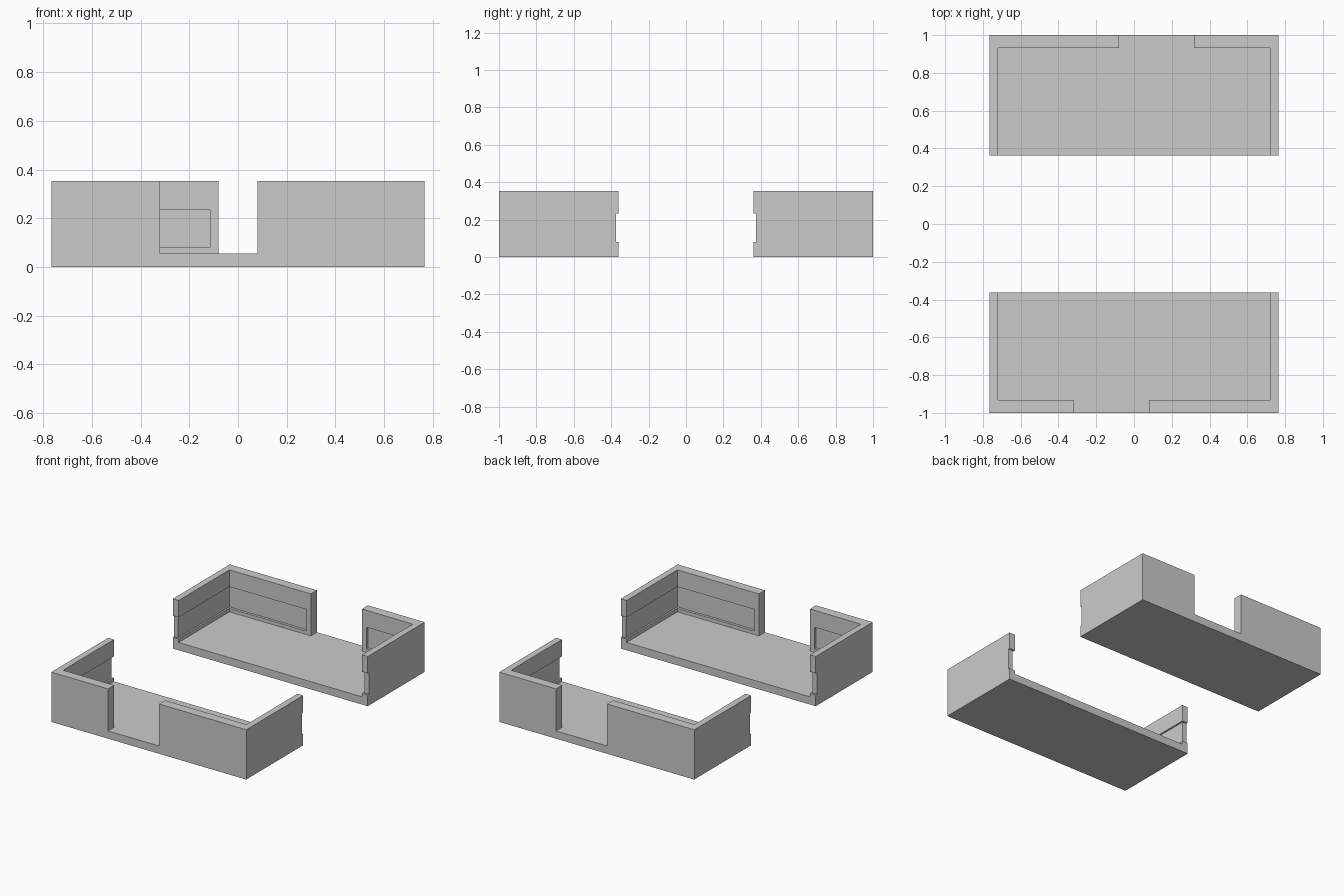
import bpy, bmesh
from math import pi
from mathutils import Matrix

if "Cube" in bpy.data.objects:
    bpy.data.objects.remove(bpy.data.objects["Cube"])


def box(name, x, y, z):
    """Axis-aligned box from (min, max) ranges."""
    bm = bmesh.new()
    bmesh.ops.create_cube(bm, size=1)
    for v in bm.verts:
        v.co = [r[0] + (c + 0.5) * (r[1] - r[0]) for c, r in zip(v.co, (x, y, z))]
    me = bpy.data.meshes.new(name)
    bm.to_mesh(me)
    bm.free()
    ob = bpy.data.objects.new(name, me)
    bpy.context.collection.objects.link(ob)
    return ob


def cut(ob, x, y, z):
    """Subtract a box and discard the cutter."""
    cutter = box("cutter", x, y, z)
    cutter.hide_render = True
    mod = ob.modifiers.new("cut", 'BOOLEAN')
    mod.operation = 'DIFFERENCE'
    mod.solver = 'EXACT'
    mod.object = cutter
    bpy.context.view_layer.objects.active = ob
    bpy.ops.object.modifier_apply(modifier=mod.name)
    bpy.data.objects.remove(cutter)


# Back half of the tray: solid block hollowed out
back = box("back_half_tray", (-0.765, 0.765), (0.362, 1.0), (0, 0.353))
cut(back, (-0.72, 0.72), (0.2, 0.932), (0.055, 0.5))

# Shallow recessed band inside the walls, stopping short of the doorway
band = (0.08, 0.233)
cut(back, (-0.732, -0.115), (0.6, 0.95), band)
cut(back, (0.355, 0.732), (0.6, 0.95), band)
for s in (-1, 1):
    cut(back, sorted((s * 0.6, s * 0.732)), (0.3, 0.94), band)

# Doorway in the back wall
cut(back, (-0.08, 0.32), (0.8, 1.2), (0.055, 0.5))

# Notches in the open ends of the side walls
for s in (-1, 1):
    cut(back, sorted((s * 0.7, s * 0.9)), (0.2, 0.374), band)

# Front half: same part turned half way round
front = back.copy()
front.data = back.data.copy()
front.name = "front_half_tray"
front.data.transform(Matrix.Rotation(pi, 4, 'Z'))
bpy.context.collection.objects.link(front)
